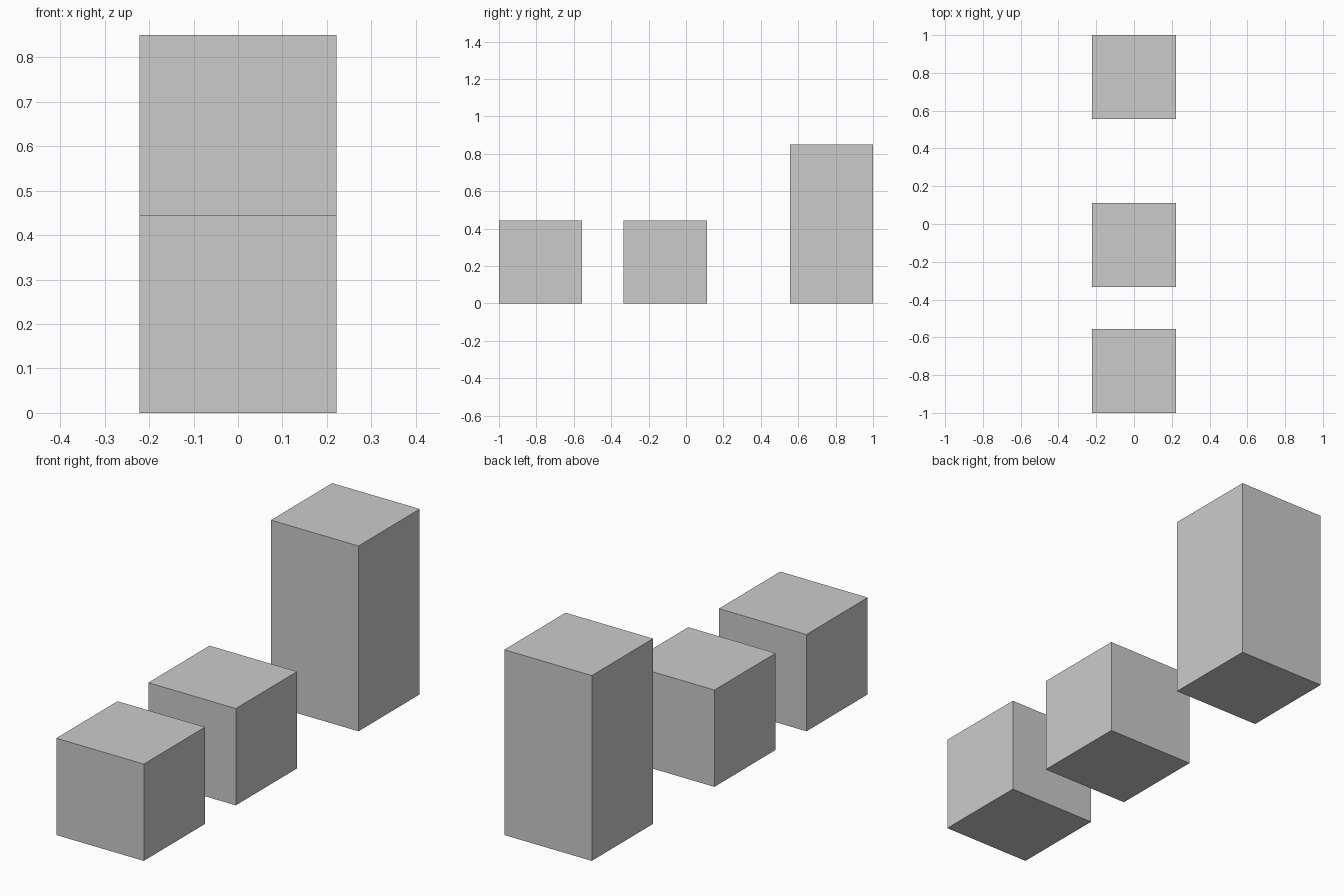
import bpy

if "Cube" in bpy.data.objects:
    bpy.data.objects.remove(bpy.data.objects["Cube"])

# One plain grey for every block
grey = bpy.data.materials.new("light_grey")
grey.diffuse_color = (0.6, 0.6, 0.6, 1)
grey.use_nodes = True
grey.node_tree.nodes["Principled BSDF"].inputs["Base Color"].default_value = grey.diffuse_color

SIDE = 0.444


def block(name, y, height):
    """Square block standing on the ground."""
    bpy.ops.mesh.primitive_cube_add(size=1, location=(0, y, height / 2))
    ob = bpy.context.object
    ob.name = name
    ob.scale = (SIDE, SIDE, height)
    bpy.ops.object.transform_apply(location=False, rotation=False, scale=True)
    ob.data.materials.append(grey)


# Two cubes in front, one tall block at the back
block("front_cube", -0.778, SIDE)
block("middle_cube", -0.111, SIDE)
block("tall_back_block", 0.778, 0.85)
